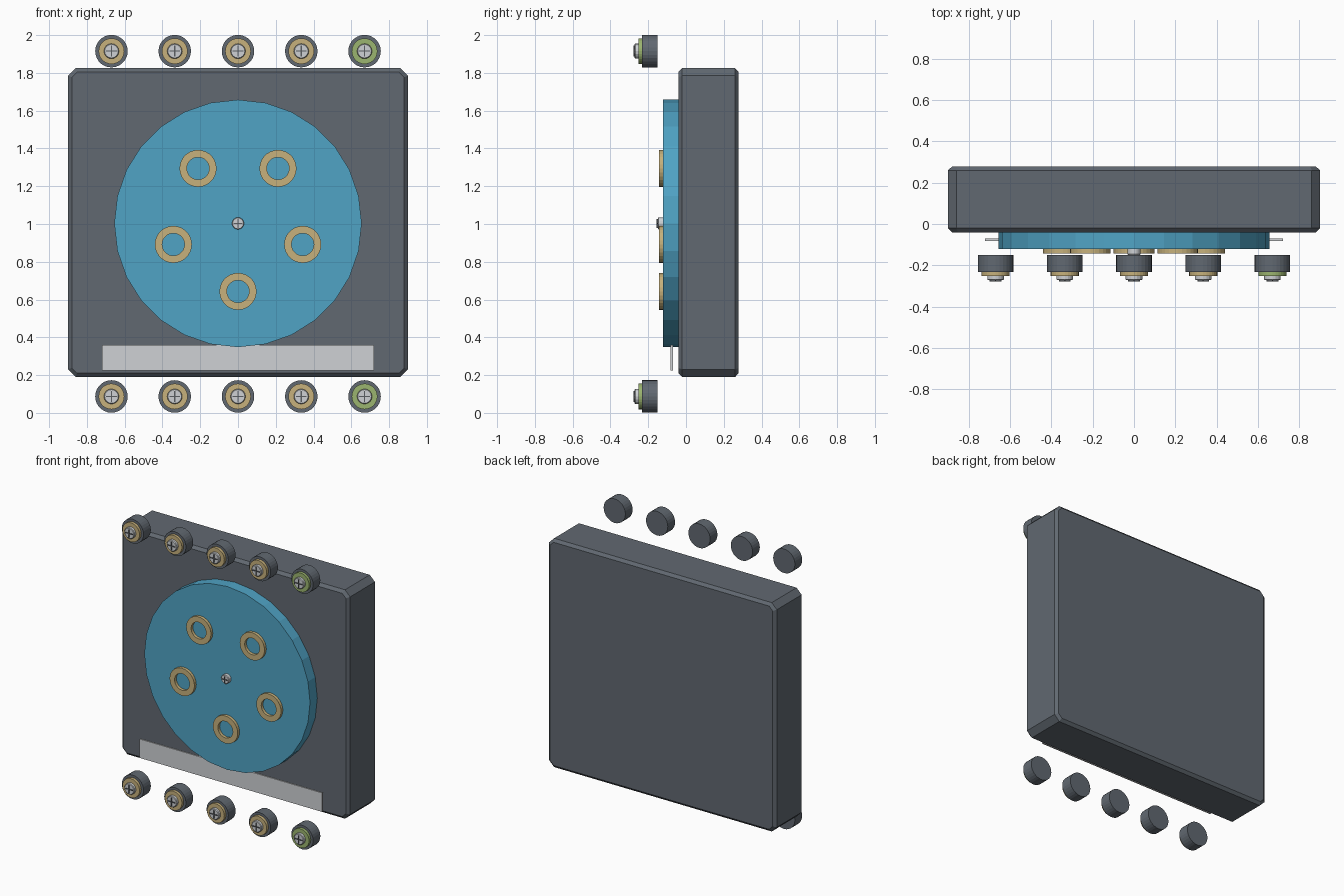
import bpy, bmesh, math
from mathutils import Matrix

if "Cube" in bpy.data.objects:
    bpy.data.objects.remove(bpy.data.objects["Cube"])


def material(name, rgb):
    m = bpy.data.materials.new(name)
    m.diffuse_color = (*rgb, 1)
    m.use_nodes = True
    m.node_tree.nodes["Principled BSDF"].inputs["Base Color"].default_value = m.diffuse_color
    return m


DARK = material("dark_plastic", (0.12, 0.14, 0.165))
BLUE = material("blue_plastic", (0.08, 0.37, 0.56))
BRASS = material("brass", (0.57, 0.44, 0.20))
GREEN = material("earth_green", (0.33, 0.46, 0.16))
STEEL = material("steel", (0.62, 0.64, 0.66))
SLOT = material("slot_dark", (0.10, 0.11, 0.12))


def finish(name, bm, mat):
    bmesh.ops.recalc_face_normals(bm, faces=bm.faces[:])
    me = bpy.data.meshes.new(name)
    bm.to_mesh(me)
    bm.free()
    if mat:
        me.materials.append(mat)
    ob = bpy.data.objects.new(name, me)
    bpy.context.collection.objects.link(ob)
    return ob


def box(name, x, y, z, mat):
    bm = bmesh.new()
    bmesh.ops.create_cube(bm, size=1)
    for v in bm.verts:
        v.co = [lo + (c + 0.5) * (hi - lo) for c, (lo, hi) in zip(v.co, (x, y, z))]
    return finish(name, bm, mat)


def lathe(name, profile, cx, cz, sides, mat, closed=False):
    """Spin (radius, y) points about an axis along y; open profiles get end caps."""
    bm = bmesh.new()
    rings = []
    for r, y in profile:
        rings.append([bm.verts.new((cx + r * math.cos(2 * math.pi * i / sides), y,
                                    cz + r * math.sin(2 * math.pi * i / sides)))
                      for i in range(sides)])
    pairs = list(zip(rings, rings[1:]))
    if closed:
        pairs.append((rings[-1], rings[0]))
    else:
        bm.faces.new(rings[0])
        bm.faces.new(rings[-1])
    for a, b in pairs:
        for i in range(sides):
            j = (i + 1) % sides
            bm.faces.new((a[i], a[j], b[j], b[i]))
    return finish(name, bm, mat)


def cross_screw(name, cx, cz, r, back, front):
    tip = front + 0.006
    lathe(name, [(r, back), (r, tip + 0.004), (r * 0.9, tip)], cx, cz, 16, STEEL)
    a, t = r * 0.72, 0.003
    box(name + "_slot_h", (cx - a, cx + a), (front, tip + 0.002), (cz - t, cz + t), SLOT)
    box(name + "_slot_v", (cx - t, cx + t), (front, tip + 0.002), (cz - a, cz + a), SLOT)


# Housing: octagonal-cornered slab with chamfered front and back rims
def outline(inset):
    w, lo, hi, c = 0.9 - inset, 0.19 + inset, 1.825 - inset, 0.04 - inset * 0.6
    return [(w, lo + c), (w, hi - c), (w - c, hi), (-w + c, hi),
            (-w, hi - c), (-w, lo + c), (-w + c, lo), (w - c, lo)]


bm = bmesh.new()
loops = [[bm.verts.new((x, y, z)) for x, z in outline(i)]
         for i, y in ((0.02, -0.04), (0, -0.02), (0, 0.26), (0.02, 0.278))]
bm.faces.new(loops[0])
bm.faces.new(loops[-1])
for a, b in zip(loops, loops[1:]):
    for i in range(8):
        j = (i + 1) % 8
        bm.faces.new((a[i], a[j], b[j], b[i]))
finish("housing", bm, DARK)

# Blue contact disc
lathe("contact_disc", [(0.655, -0.04), (0.655, -0.122)], 0, 1.003, 28, BLUE)

# Five contact rings in a pentagon
for k in range(5):
    ang = math.radians(-90 + 72 * k)
    lathe(f"contact_ring_{k + 1}",
          [(0.098, -0.12), (0.098, -0.143), (0.059, -0.143), (0.059, -0.12)],
          0.36 * math.cos(ang), 1.003 + 0.36 * math.sin(ang), 28, BRASS, closed=True)

# Centre screw
cross_screw("centre_screw", 0, 1.003, 0.032, -0.12, -0.155)

# Blank label plate
box("label_plate", (-0.72, 0.72), (-0.082, -0.07), (0.225, 0.36), STEEL)

# Terminal rows above and below; last in each row is the earth terminal
for row, cz in (("lower", 0.087), ("upper", 1.915)):
    for k in range(5):
        cx = -0.67 + 0.335 * k
        tag = f"{row}_terminal_{k + 1}"
        lathe(tag + "_base", [(0.086, -0.15), (0.086, -0.232)], cx, cz, 28, DARK)
        lathe(tag + "_collar", [(0.068, -0.23), (0.068, -0.252)], cx, cz, 28,
              GREEN if k == 4 else BRASS)
        cross_screw(tag + "_screw", cx, cz, 0.04, -0.25, -0.278)
